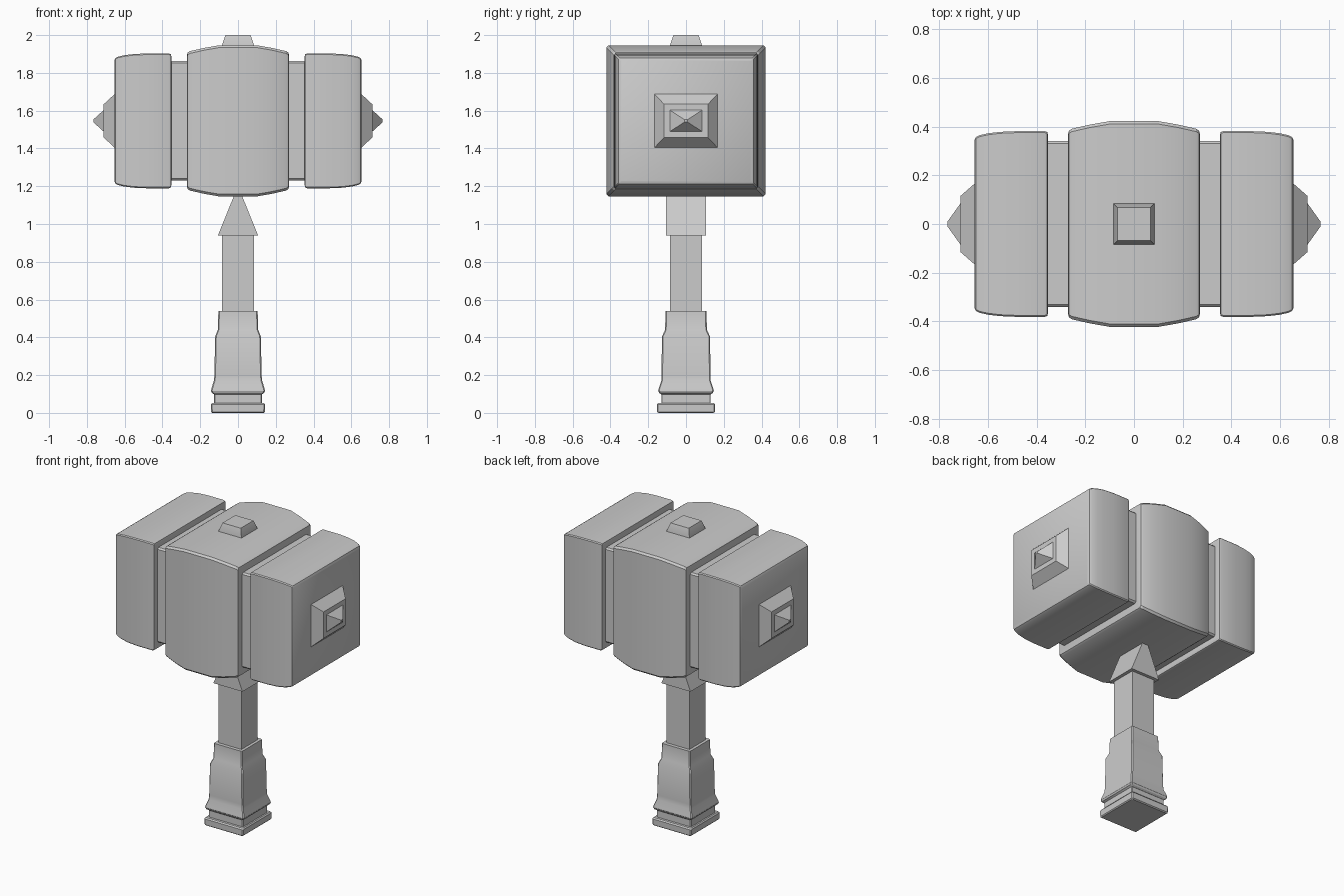
import bpy, bmesh, math

HEAD_Z = 1.546


def loft(name, rings, axis, origin=(0, 0, 0), chamfer=0.0, flip=1):
    """Join rectangular rings (position, half width, half depth) along an axis."""
    bm = bmesh.new()
    loops = []
    for pos, a, b in rings:
        if chamfer:
            c = chamfer
            pts = [(a, c - b), (a, b - c), (a - c, b), (c - a, b),
                   (-a, b - c), (-a, c - b), (c - a, -b), (a - c, -b)]
        else:
            pts = [(a, -b), (a, b), (-a, b), (-a, -b)]
        loop = []
        for u, v in pts:
            co = (pos * flip, u, v) if axis == 'X' else (u, v, pos)
            loop.append(bm.verts.new([co[i] + origin[i] for i in range(3)]))
        loops.append(loop)
    n = len(loops[0])
    for lo, hi in zip(loops, loops[1:]):
        for i in range(n):
            j = (i + 1) % n
            bm.faces.new((lo[i], lo[j], hi[j], hi[i]))
    bm.faces.new(loops[0][::-1])
    bm.faces.new(loops[-1])
    bmesh.ops.recalc_face_normals(bm, faces=bm.faces[:])
    mesh = bpy.data.meshes.new(name)
    bm.to_mesh(mesh)
    bm.free()
    ob = bpy.data.objects.new(name, mesh)
    bpy.context.collection.objects.link(ob)
    bpy.ops.object.select_all(action='DESELECT')
    ob.select_set(True)
    bpy.context.view_layer.objects.active = ob
    bpy.ops.object.shade_smooth_by_angle(angle=math.radians(25))
    return ob


head = (0, 0, HEAD_Z)

# Bulged middle block of the head
half = [(0.10, 0.422, 0.40), (0.18, 0.408, 0.386), (0.255, 0.391, 0.369),
        (0.267, 0.383, 0.361), (0.27, 0.37, 0.348)]
loft("head_middle", [(-x, a, b) for x, a, b in half[::-1]] + half, 'X', head, 0.012)

# Recessed core that shows in the two grooves
loft("head_core", [(-0.40, 0.341, 0.316), (0.40, 0.341, 0.316)], 'X', head, 0.01)

for side, label in ((1, "right"), (-1, "left")):
    # Striking block, rounded towards its face
    loft(label + "_striking_block",
         [(0.353, 0.366, 0.342), (0.356, 0.377, 0.353), (0.366, 0.381, 0.357),
          (0.48, 0.381, 0.357), (0.55, 0.378, 0.354), (0.60, 0.372, 0.348),
          (0.635, 0.364, 0.34), (0.648, 0.357, 0.333), (0.654, 0.346, 0.322)],
         'X', head, 0.006, side)
    # Stepped spike on the striking face
    loft(label + "_spike",
         [(0.63, 0.166, 0.141), (0.654, 0.166, 0.141), (0.711, 0.116, 0.088),
          (0.711, 0.086, 0.057), (0.766, 0.009, 0.007)],
         'X', head, 0, side)

# Stud on top of the head
loft("top_stud", [(1.93, 0.085, 0.085), (1.945, 0.085, 0.085), (2.0, 0.067, 0.067)], 'Z')

# Wedge collar under the head
loft("wedge_collar", [(0.938, 0.107, 0.106), (1.16, 0.017, 0.106)], 'Z')

# Shaft
loft("shaft", [(0.45, 0.085, 0.085), (0.95, 0.085, 0.085)], 'Z')

# Grip with flared foot
loft("grip", [(0.098, 0.127, 0.132), (0.106, 0.138, 0.142), (0.117, 0.143, 0.147),
              (0.128, 0.141, 0.145), (0.17, 0.128, 0.131), (0.20, 0.125, 0.13),
              (0.405, 0.121, 0.127), (0.44, 0.107, 0.111), (0.54, 0.104, 0.108)],
     'Z', chamfer=0.006)

# Neck between grip and pommel
loft("pommel_neck", [(0.04, 0.127, 0.131), (0.105, 0.127, 0.131)], 'Z', chamfer=0.005)

# Pommel plate
loft("pommel", [(0.0, 0.136, 0.146), (0.006, 0.142, 0.153),
                (0.045, 0.143, 0.154), (0.053, 0.137, 0.147)], 'Z', chamfer=0.006)
